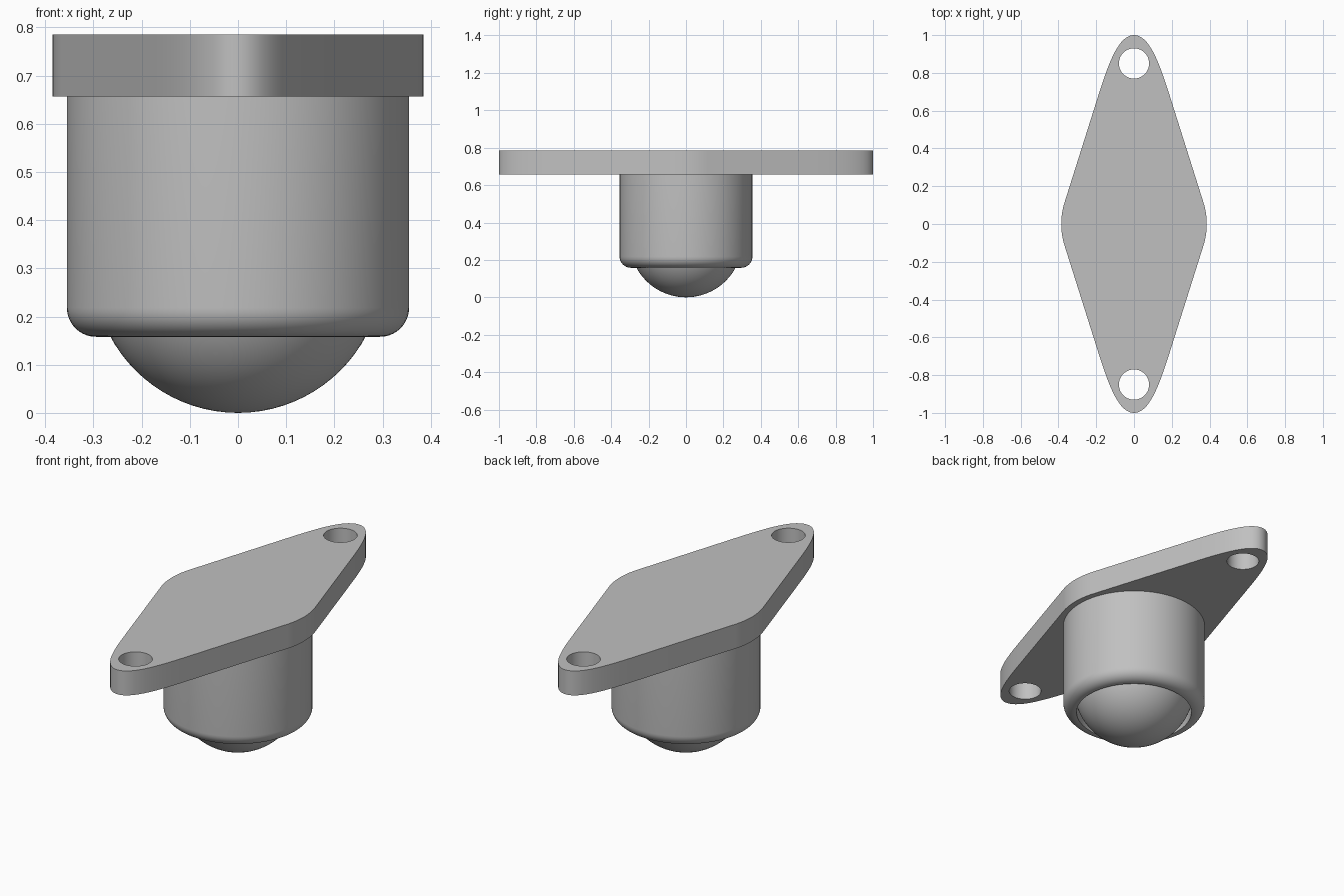
import bpy, bmesh, math
from mathutils import Vector
from mathutils.geometry import interpolate_bezier

if "Cube" in bpy.data.objects:
    bpy.data.objects.remove(bpy.data.objects["Cube"])

STEEL = (0.53, 0.53, 0.53, 1)
steel = bpy.data.materials.new("steel_grey")
steel.use_nodes = True
steel.diffuse_color = STEEL
steel.node_tree.nodes["Principled BSDF"].inputs["Base Color"].default_value = STEEL


def add_object(name, mesh, angle=35):
    ob = bpy.data.objects.new(name, mesh)
    bpy.context.collection.objects.link(ob)
    mesh.materials.clear()
    mesh.materials.append(steel)
    bpy.ops.object.select_all(action='DESELECT')
    ob.select_set(True)
    bpy.context.view_layer.objects.active = ob
    bpy.ops.object.shade_smooth_by_angle(angle=math.radians(angle))
    return ob


def lathe(name, profile, steps=96):
    """Revolve an (r, z) profile around the z axis."""
    bm = bmesh.new()
    verts = [bm.verts.new((r, 0, z)) for r, z in profile]
    edges = [bm.edges.new(pair) for pair in zip(verts, verts[1:])]
    bmesh.ops.spin(bm, geom=verts + edges, cent=(0, 0, 0), axis=(0, 0, 1),
                   angle=math.tau, steps=steps)
    bmesh.ops.remove_doubles(bm, verts=bm.verts, dist=1e-5)
    bmesh.ops.recalc_face_normals(bm, faces=bm.faces)
    mesh = bpy.data.meshes.new(name)
    bm.to_mesh(mesh)
    bm.free()
    return add_object(name, mesh)


def circle(radius, cy, n=48):
    return [(radius * math.cos(math.tau * i / n),
             cy + radius * math.sin(math.tau * i / n)) for i in range(n)]


# Flange outline: one quarter is a middle arc, a straight flank and a pointed end
MID_R, SLOPE = 0.385, math.atan(0.316)
quarter = [(MID_R * math.cos(SLOPE * i / 8), MID_R * math.sin(SLOPE * i / 8))
           for i in range(9)]
end = interpolate_bezier(Vector((0.189, 0.68)), Vector((0.132, 0.86)),
                         Vector((0.08, 1.0)), Vector((0, 1.0)), 20)
quarter += [(p.x, p.y) for p in end]
half = quarter + [(-x, y) for x, y in quarter[-2::-1]]
outline = half + [(x, -y) for x, y in half[-2:0:-1]]

# Flange with two bolt holes
PLATE_LOW, PLATE_TOP = 0.657, 0.785
curve = bpy.data.curves.new("flange_curve", 'CURVE')
curve.dimensions = '2D'
curve.fill_mode = 'BOTH'
curve.extrude = (PLATE_TOP - PLATE_LOW) / 2
for loop in (outline, circle(0.08, 0.85), circle(0.08, -0.85)):
    spline = curve.splines.new('POLY')
    spline.points.add(len(loop) - 1)
    for point, (x, y) in zip(spline.points, loop):
        point.co = (x, y, 0, 1)
    spline.use_cyclic_u = True
temp = bpy.data.objects.new("flange_curve", curve)
bpy.context.collection.objects.link(temp)
graph = bpy.context.evaluated_depsgraph_get()
flange_mesh = bpy.data.meshes.new_from_object(temp.evaluated_get(graph))
bpy.data.objects.remove(temp)
bm = bmesh.new()
bm.from_mesh(flange_mesh)
bmesh.ops.remove_doubles(bm, verts=bm.verts, dist=1e-5)
bmesh.ops.recalc_face_normals(bm, faces=bm.faces)
bmesh.ops.translate(bm, verts=bm.verts, vec=(0, 0, (PLATE_LOW + PLATE_TOP) / 2))
bm.to_mesh(flange_mesh)
bm.free()
add_object("flange", flange_mesh)

# Cup-shaped housing with a rounded lower rim and an open socket
BODY_R, BODY_LOW, FILLET, SOCKET_R = 0.355, 0.158, 0.06, 0.288
profile = [(0, PLATE_LOW + 0.01), (BODY_R, PLATE_LOW + 0.01)]
for i in range(11):
    a = math.pi / 2 * i / 10
    profile.append((BODY_R - FILLET + FILLET * math.cos(a),
                    BODY_LOW + FILLET - FILLET * math.sin(a)))
profile += [(SOCKET_R, BODY_LOW), (SOCKET_R, 0.45), (0, 0.62)]
lathe("housing", profile)

# Rolling ball
BALL_R = 0.301
lathe("ball", [(BALL_R * math.sin(math.pi * i / 40),
                BALL_R - BALL_R * math.cos(math.pi * i / 40)) for i in range(41)])
